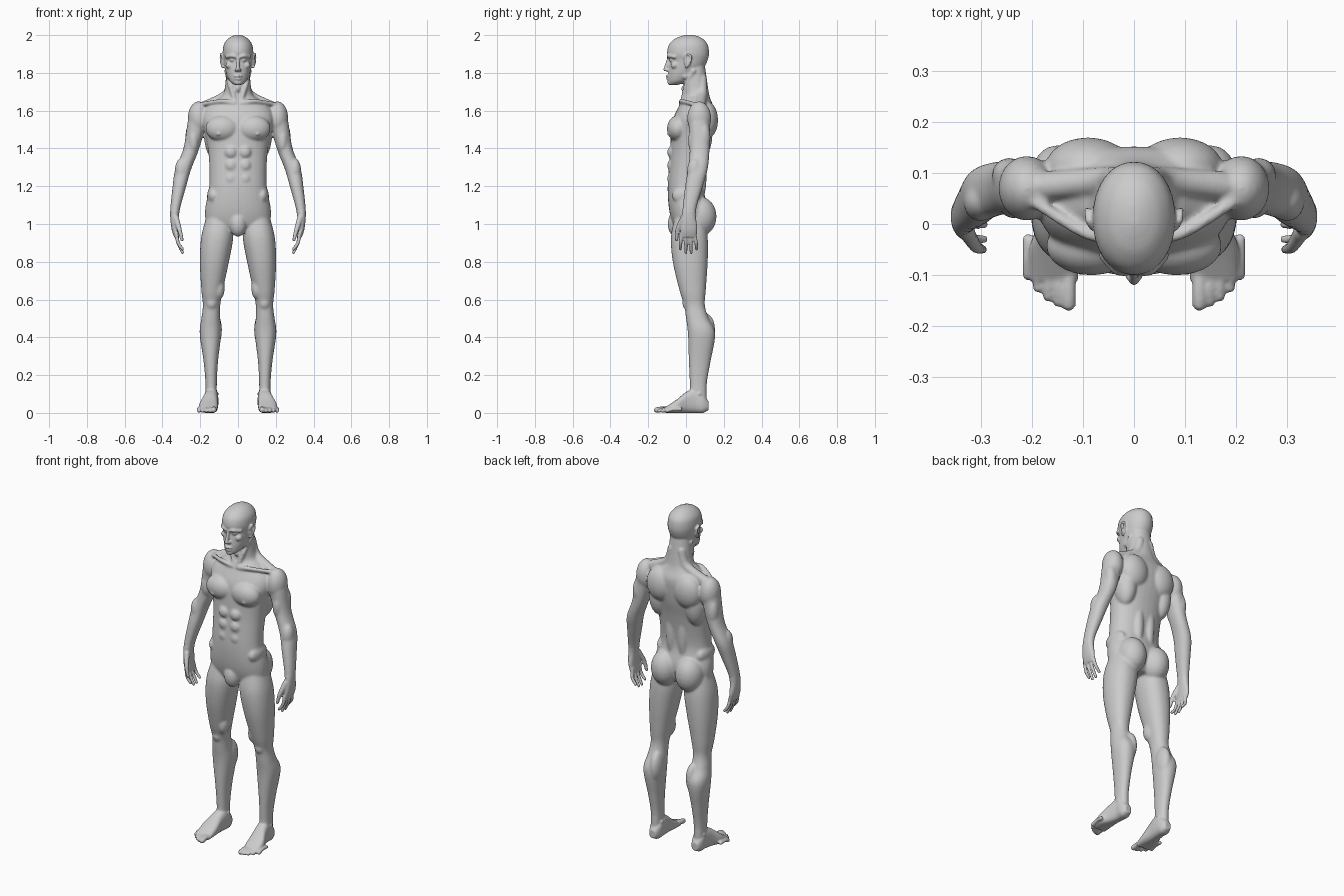
import bpy, bmesh, math
from mathutils import Matrix

cube = bpy.data.objects.get("Cube")
if cube:
    bpy.data.objects.remove(cube, do_unlink=True)

SIDES = 32


def smooth_rows(rows, steps):
    """Catmull-Rom interpolation through rows of numbers."""
    result = []
    last = len(rows) - 1
    for i in range(last):
        before, start = rows[max(i - 1, 0)], rows[i]
        end, after = rows[i + 1], rows[min(i + 2, last)]
        for k in range(steps):
            t = k / steps
            result.append([q + t / 2 * (r - p + t * (2 * p - 5 * q + 4 * r - s
                           + t * (3 * (q - r) + s - p)))
                           for p, q, r, s in zip(before, start, end, after)])
    result.append(list(rows[last]))
    return result


def ring(at, half, low, high, x=0):
    """One cross-section: position on the axis, half width and depth range."""
    return at, half, low, high, x


def loft(bm, sections, lengthwise=False, power=.9):
    """Skin rounded cross-sections stacked upwards, or front to back."""
    rings = []
    for at, half, low, high, middle in smooth_rows(sections, steps=5):
        loop = []
        for k in range(SIDES):
            angle = math.tau * k / SIDES
            across, deep = (math.copysign(abs(v) ** power, v)
                            for v in (math.cos(angle), math.sin(angle)))
            x = middle + half * across
            depth = (low + high + (high - low) * deep) / 2
            point = (x, at, depth) if lengthwise else (x, depth, at)
            loop.append(bm.verts.new(point))
        rings.append(loop)
    for lower, upper in zip(rings, rings[1:]):
        for k in range(SIDES):
            following = (k + 1) % SIDES
            bm.faces.new((lower[k], lower[following], upper[following], upper[k]))
    bm.faces.new(rings[0])
    bm.faces.new(rings[-1])


def blob(bm, centre, radii, detail=3):
    """Ellipsoid for a muscle or a soft form."""
    matrix = Matrix.Translation(centre) @ Matrix.Diagonal((*radii, 1))
    bmesh.ops.create_icosphere(bm, subdivisions=detail, radius=1, matrix=matrix)


def chain(bm, points, start, end):
    """Tapered rounded rod along a smooth path."""
    path = smooth_rows(points, steps=10)
    for i, point in enumerate(path):
        radius = start + (end - start) * i / (len(path) - 1)
        blob(bm, point, [radius] * 3, detail=2)


def mirror_all(bm):
    copy = bmesh.ops.duplicate(bm, geom=bm.verts[:] + bm.edges[:] + bm.faces[:])
    for item in copy["geom"]:
        if isinstance(item, bmesh.types.BMVert):
            item.co.x *= -1


def add_leg(bm):
    loft(bm, [ring(at=1.03, x=.1, half=.07, low=-.06, high=.1),
              ring(at=.93, x=.11, half=.085, low=-.08, high=.115),
              ring(at=.8, x=.125, half=.077, low=-.07, high=.115),
              ring(at=.65, x=.137, half=.057, low=-.035, high=.105),
              ring(at=.57, x=.14, half=.046, low=-.01, high=.1),
              ring(at=.5, x=.144, half=.05, low=0, high=.12),
              ring(at=.42, x=.146, half=.057, low=.01, high=.155),
              ring(at=.27, x=.144, half=.038, low=.015, high=.13),
              ring(at=.15, x=.142, half=.03, low=.02, high=.11),
              ring(at=.03, x=.142, half=.03, low=.02, high=.11)])
    # kneecap, inner thigh, calf and ankle bones
    blob(bm, centre=(.14, .02, .58), radii=(.034, .04, .04))
    blob(bm, centre=(.1, .01, .66), radii=(.03, .04, .06))
    blob(bm, centre=(.12, .1, .44), radii=(.035, .055, .09))
    blob(bm, centre=(.14, .07, .1), radii=(.038, .02, .02))


def add_foot(bm):
    loft(bm, [ring(at=.12, x=.14, half=.02, low=.015, high=.06),
              ring(at=.09, x=.14, half=.034, low=0, high=.1),
              ring(at=.05, x=.14, half=.036, low=0, high=.13),
              ring(at=0, x=.147, half=.04, low=0, high=.11),
              ring(at=-.05, x=.156, half=.05, low=0, high=.07),
              ring(at=-.11, x=.157, half=.047, low=0, high=.03)],
         lengthwise=True, power=.75)
    for toe in range(5):
        x = .128 + toe * .02
        tip = toe ** 2 * .0035 - .156
        radius = .011 if toe else .015
        chain(bm, points=[(x, tip + .07, .02), (x, tip + .03, .02), (x, tip, radius)],
              start=radius, end=radius)


def add_arm(bm):
    loft(bm, [ring(at=1.62, x=.2, half=.045, low=.03, high=.11),
              ring(at=1.55, x=.215, half=.05, low=.015, high=.125),
              ring(at=1.4, x=.247, half=.042, low=.02, high=.125),
              ring(at=1.29, x=.29, half=.042, low=.01, high=.115),
              ring(at=1.2, x=.31, half=.036, low=-.005, high=.09),
              ring(at=1.07, x=.334, half=.025, low=-.02, high=.053),
              ring(at=.98, x=.335, half=.018, low=-.03, high=.06),
              ring(at=.93, x=.325, half=.013, low=-.03, high=.056)])
    # shoulder, front and back of upper arm, forearm
    blob(bm, centre=(.21, .07, 1.56), radii=(.056, .064, .09))
    blob(bm, centre=(.236, .045, 1.44), radii=(.03, .035, .07))
    blob(bm, centre=(.245, .095, 1.46), radii=(.034, .035, .08))
    blob(bm, centre=(.3, .045, 1.28), radii=(.035, .04, .07))
    for finger in range(4):
        y = finger * .025 - .026
        tip = .845 + abs(finger - 1.5) ** 2 * .01
        chain(bm, points=[(.326, y * .9, .95), (.317, y * 1.1, .9), (.293, y * 1.15, tip)],
              start=.0115, end=.0085)
    # thumb
    chain(bm, points=[(.328, -.015, 1.03), (.31, -.044, .97), (.296, -.05, .915)],
          start=.017, end=.009)


def add_torso_muscles(bm):
    # chest and nipple
    blob(bm, centre=(.083, -.043, 1.505), radii=(.09, .058, .07))
    blob(bm, centre=(.105, -.094, 1.475), radii=(.007, .01, .007))
    # side of back, shoulder blade, lower back
    blob(bm, centre=(.12, .07, 1.47), radii=(.06, .07, .13))
    blob(bm, centre=(.09, .11, 1.55), radii=(.085, .06, .1))
    blob(bm, centre=(.038, .075, 1.27), radii=(.033, .035, .16))
    # buttock, hip and abdomen
    blob(bm, centre=(.08, .075, 1.04), radii=(.08, .087, .105))
    blob(bm, centre=(.13, 0, 1.15), radii=(.034, .075, .05))
    for row in range(3):
        blob(bm, centre=(.037, -.068, 1.24 + row * .07), radii=(.036, .032, .037))
    # collar bone, neck muscle and slope of the shoulder
    chain(bm, points=[(.015, -.026, 1.64), (.09, -.02, 1.65), (.19, .04, 1.635)],
          start=.013, end=.013)
    chain(bm, points=[(.058, .04, 1.81), (.04, 0, 1.73), (.014, -.02, 1.65)],
          start=.015, end=.012)
    chain(bm, points=[(.03, .085, 1.77), (.06, .085, 1.685), (.17, .075, 1.625)],
          start=.026, end=.03)


def add_face_half(bm):
    # brow, eye, cheekbone, nostril and jaw corner
    chain(bm, points=[(.014, -.094, 1.886), (.035, -.09, 1.89), (.06, -.062, 1.885)],
          start=.009, end=.01)
    blob(bm, centre=(.03, -.075, 1.868), radii=(.015, .014, .01))
    blob(bm, centre=(.046, -.06, 1.84), radii=(.02, .02, .018))
    blob(bm, centre=(.01, -.1, 1.815), radii=(.009, .01, .008))
    blob(bm, centre=(.048, .005, 1.785), radii=(.016, .035, .02))
    # ear and its rim
    blob(bm, centre=(.08, .008, 1.863), radii=(.009, .018, .034))
    chain(bm, points=[(.082, -.008, 1.88), (.089, .004, 1.9), (.092, .025, 1.89),
                      (.09, .022, 1.86), (.082, 0, 1.83)], start=.006, end=.007)


def add_torso(bm):
    loft(bm, [ring(at=.97, half=.11, low=-.05, high=.08),
              ring(at=1.0, half=.165, low=-.07, high=.1),
              ring(at=1.08, half=.174, low=-.09, high=.115),
              ring(at=1.2, half=.152, low=-.097, high=.093),
              ring(at=1.36, half=.155, low=-.085, high=.115),
              ring(at=1.47, half=.172, low=-.08, high=.14),
              ring(at=1.55, half=.19, low=-.07, high=.15),
              ring(at=1.61, half=.175, low=-.045, high=.15),
              ring(at=1.66, half=.11, low=-.02, high=.13),
              ring(at=1.7, half=.073, low=-.01, high=.12),
              ring(at=1.84, half=.06, low=-.02, high=.1)])
    # groin
    blob(bm, centre=(0, -.053, 1), radii=(.046, .044, .068))


def add_head(bm):
    loft(bm, [ring(at=1.737, half=.02, low=-.086, high=-.04),
              ring(at=1.755, half=.043, low=-.093, high=.01),
              ring(at=1.79, half=.06, low=-.094, high=.06),
              ring(at=1.83, half=.07, low=-.09, high=.096),
              ring(at=1.868, half=.076, low=-.086, high=.115),
              ring(at=1.905, half=.081, low=-.1, high=.122),
              ring(at=1.95, half=.075, low=-.09, high=.115),
              ring(at=1.98, half=.054, low=-.06, high=.09),
              ring(at=1.995, half=.03, low=-.025, high=.06),
              ring(at=2.001, half=.01, low=0, high=.035)], power=.95)
    # nose, lips, chin and throat
    chain(bm, points=[(0, -.092, 1.88), (0, -.1, 1.85), (0, -.11, 1.818)],
          start=.008, end=.011)
    blob(bm, centre=(0, -.093, 1.783), radii=(.024, .014, .007))
    blob(bm, centre=(0, -.091, 1.768), radii=(.02, .014, .007))
    blob(bm, centre=(0, -.082, 1.75), radii=(.022, .016, .016))
    blob(bm, centre=(0, -.012, 1.715), radii=(.014, .014, .018))


def apply_modifier(obj, label, kind, **settings):
    modifier = obj.modifiers.new(label, kind)
    for key, value in settings.items():
        setattr(modifier, key, value)
    bpy.ops.object.modifier_apply(modifier=modifier.name)


# Gather every form, with the paired ones mirrored
bm = bmesh.new()
for add_part in (add_leg, add_foot, add_arm, add_torso_muscles, add_face_half):
    add_part(bm)
mirror_all(bm)
add_torso(bm)
add_head(bm)
bmesh.ops.recalc_face_normals(bm, faces=bm.faces)
mesh = bpy.data.meshes.new("body")
bm.to_mesh(mesh)
bm.free()
body = bpy.data.objects.new("body", mesh)
bpy.context.collection.objects.link(body)
bpy.ops.object.select_all(action="DESELECT")
body.select_set(True)
bpy.context.view_layer.objects.active = body

# Fuse into one skin, then soften muscles more than hands, feet and face
apply_modifier(body, "fuse", "REMESH", mode="VOXEL", voxel_size=.005)
broad = body.vertex_groups.new(name="broad_forms")
broad.add([v.index for v in body.data.vertices
           if .13 < v.co.z < 1.72 and (v.co.z > 1.07 or abs(v.co.x) < .25)],
          1, "REPLACE")
apply_modifier(body, "soften", "SMOOTH", iterations=16, vertex_group=broad.name)
apply_modifier(body, "polish", "SMOOTH", iterations=3)
bpy.ops.object.shade_smooth()

skin = bpy.data.materials.new("plain_grey")
skin.use_nodes = True
grey = (.6, .6, .6, 1)
skin.diffuse_color = grey
skin.node_tree.nodes["Principled BSDF"].inputs["Base Color"].default_value = grey
body.data.materials.clear()
body.data.materials.append(skin)
